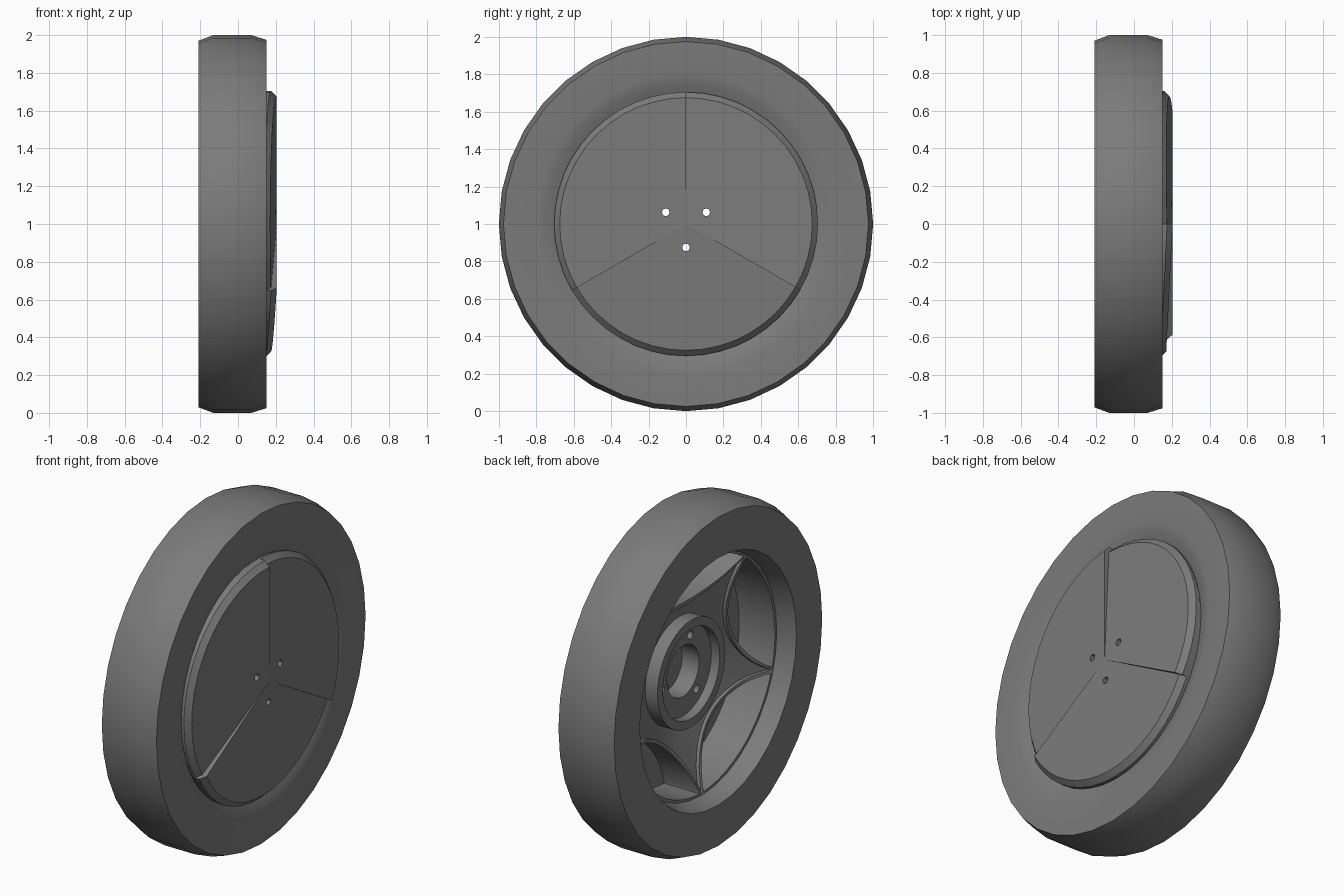
import bpy, bmesh, math

if "Cube" in bpy.data.objects:
    bpy.data.objects.remove(bpy.data.objects["Cube"])

# One grey for the whole wheel
GREY = (0.2, 0.2, 0.2, 1)
mat = bpy.data.materials.new("wheel_grey")
mat.use_nodes = True
mat.diffuse_color = GREY
bsdf = next(n for n in mat.node_tree.nodes if n.type == 'BSDF_PRINCIPLED')
bsdf.inputs["Base Color"].default_value = GREY


def polar(x, r, deg):
    """Point at radius r around the wheel axle, which runs along x at z = 1."""
    a = math.radians(deg)
    return (x, r * math.cos(a), 1 + r * math.sin(a))


def finish(name, bm):
    bmesh.ops.remove_doubles(bm, verts=bm.verts, dist=1e-5)
    bmesh.ops.recalc_face_normals(bm, faces=bm.faces)
    mesh = bpy.data.meshes.new(name)
    bm.to_mesh(mesh)
    bm.free()
    mesh.materials.append(mat)
    ob = bpy.data.objects.new(name, mesh)
    bpy.context.collection.objects.link(ob)
    return ob


def activate(ob):
    bpy.ops.object.select_all(action='DESELECT')
    ob.select_set(True)
    bpy.context.view_layer.objects.active = ob


def smooth(ob, angle=30):
    activate(ob)
    bpy.ops.object.shade_smooth_by_angle(angle=math.radians(angle))


def loft(name, rings):
    """Closed solid through a cyclic list of closed point loops."""
    bm = bmesh.new()
    vs = [[bm.verts.new(p) for p in ring] for ring in rings]
    n, m = len(vs), len(vs[0])
    for i in range(n):
        a, b = vs[i], vs[(i + 1) % n]
        for j in range(m):
            k = (j + 1) % m
            bm.faces.new((a[j], a[k], b[k], b[j]))
    return finish(name, bm)


def revolve(name, profile, steps):
    return loft(name, [[polar(x, r, 360 * i / steps) for x, r in profile]
                       for i in range(steps)])


def drill(ob, x0, x1, radius, dist, angles):
    """Cut round holes along the axle direction."""
    for deg in angles:
        bm = bmesh.new()
        _, cy, cz = polar(0, dist, deg)
        ends = [[bm.verts.new((x, cy + radius * math.cos(t * math.pi / 6),
                               cz + radius * math.sin(t * math.pi / 6)))
                 for t in range(12)] for x in (x0, x1)]
        for end in ends:
            bm.faces.new(end)
        for j in range(12):
            k = (j + 1) % 12
            bm.faces.new((ends[0][j], ends[0][k], ends[1][k], ends[1][j]))
        cutter = finish("hole_cutter", bm)
        cutter.hide_render = True
        mod = ob.modifiers.new("hole", 'BOOLEAN')
        mod.operation = 'DIFFERENCE'
        mod.solver = 'EXACT'
        mod.object = cutter
        activate(ob)
        bpy.ops.object.modifier_apply(modifier=mod.name)
        bpy.data.objects.remove(cutter)


# Tyre with chamfered tread, dished outer sidewall and inner barrel
tyre = revolve("tyre", [(-.21, .73), (-.21, .97), (-.13, 1), (.07, 1), (.15, .975),
                        (.15, .80), (.142, .755), (.12, .70), (-.09, .695)], 36)
smooth(tyre)

# Wheel cover: three flat sectors, each sloping down from one seam to the next
COVER_TOP, COVER_BACK, SLOPE = .205, .13, .051


def cover_sector(name, start):
    bm = bmesh.new()
    steps = 16
    mid_top = bm.verts.new(polar(COVER_TOP, 0, 0))
    mid_back = bm.verts.new(polar(COVER_BACK, 0, 0))
    rows = []
    for i in range(steps + 1):
        t = 120 * i / steps
        top = COVER_TOP - SLOPE * .675 * math.sin(math.radians(t))
        rows.append([bm.verts.new(polar(x, r, start + t)) for x, r in
                     ((top, .675), (top - .03, .705), (COVER_BACK, .705))])
    bm.faces.new([mid_top] + [row[0] for row in rows])
    bm.faces.new([mid_back] + [row[2] for row in rows])
    for a, b in zip(rows, rows[1:]):
        for j in (0, 1):
            bm.faces.new((a[j], a[j + 1], b[j + 1], b[j]))
    for row in (rows[0], rows[-1]):
        bm.faces.new([mid_top] + row + [mid_back])
    ob = finish(name, bm)
    drill(ob, 0, .3, .02, .125, [start + 60])
    smooth(ob)


for i in range(3):
    cover_sector(f"cover_sector_{i + 1}", 90 + 120 * i)

# Hub: collar with a recessed face, open bore and three bolt holes
hub = revolve("hub", [(.14, .316), (-.035, .316), (-.035, .265), (.02, .265),
                      (.02, .15), (.14, .15)], 40)
drill(hub, -.1, .08, .025, .20, (110, 230, 350))
smooth(hub)


# Dished star web: its edge follows the inner arcs of five lens openings
def dish(r):
    return .05 - .13 * (r - .30) / .39


def lens_edge(deg):
    a = math.radians(deg)
    root = max(0, .608 ** 2 - (1.008 * math.sin(a)) ** 2)
    return 1.008 * math.cos(a) - math.sqrt(root)


sections = []
for spoke in range(5):
    for i in range(18):
        off = -36 + 4 * i
        deg, r = 90 + 72 * spoke + off, lens_edge(off)
        sections.append([polar(dish(.29), .29, deg), polar(dish(r), r, deg),
                         polar(dish(r) + .04, r, deg),
                         polar(dish(.29) + .04, .29, deg)])
smooth(loft("star_web", sections))

# Raised walls around the lens openings, reaching back to the cover
outline = [(lens_edge(d), d) for d in range(-36, 37, 4)]
outline += [(.70, d) for d in range(36, -37, -4)]
for i in range(5):
    mid = 90 + 72 * i
    rings = []
    for r, d in outline:
        u, v = r * math.cos(math.radians(d)), r * math.sin(math.radians(d))
        u2, v2 = .55 + (u - .55) * .86, v * .94
        r2, d2 = math.hypot(u2, v2), math.degrees(math.atan2(v2, u2))
        lip = dish(r) - .02
        rings.append([polar(lip, r, mid + d), polar(lip, r2, mid + d2),
                      polar(.135, r2, mid + d2), polar(.135, r, mid + d)])
    smooth(loft(f"opening_wall_{i + 1}", rings))
